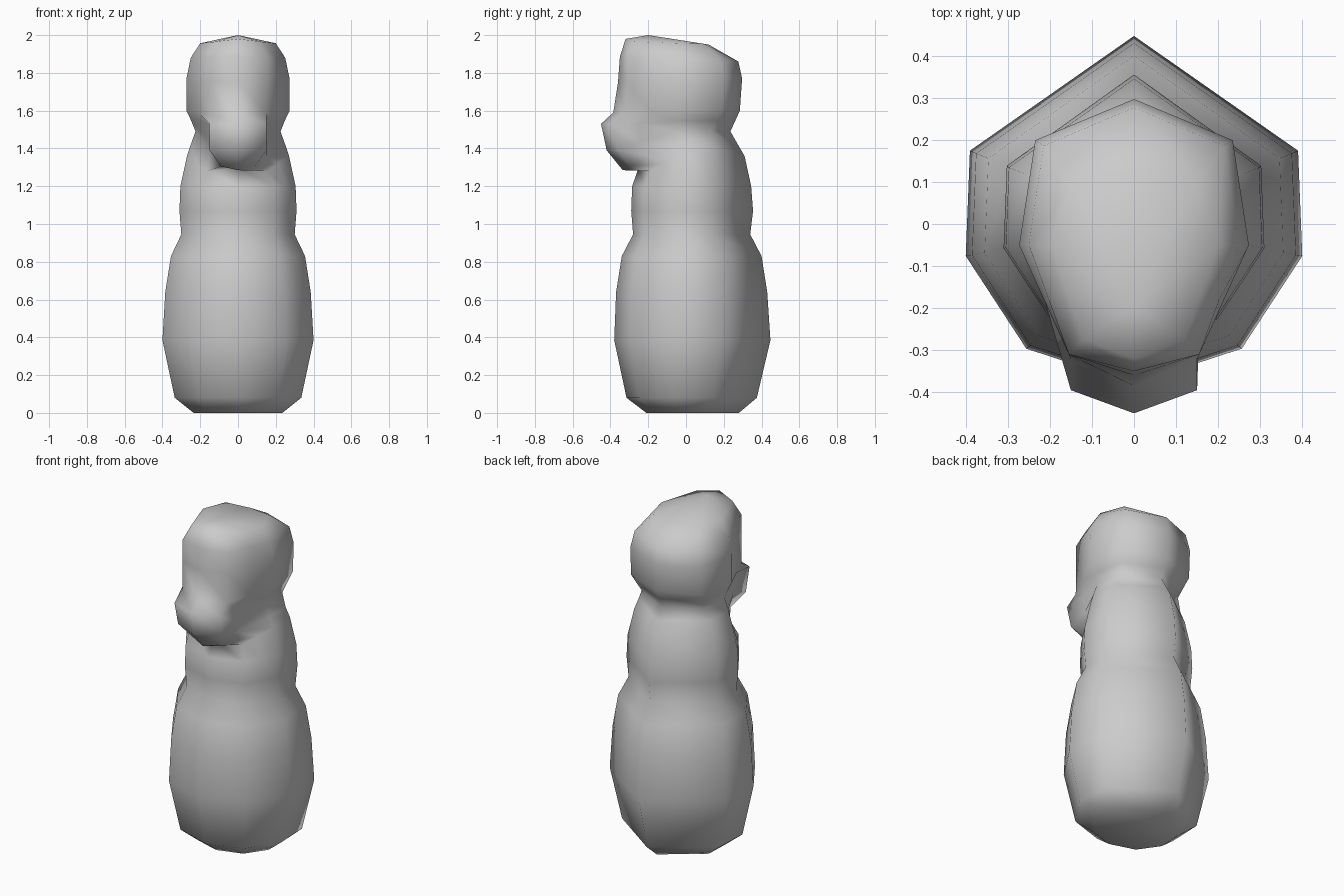
import bpy, bmesh

if "Cube" in bpy.data.objects:
    bpy.data.objects.remove(bpy.data.objects["Cube"])

# Half outline of one ring, running from the back round the right side to the front
def half_ring(w, back, z, corner, front, side=(0.975, 0.39), side_y=-0.05, cheek=None, back_z=None):
    sf = (w, side_y, z)
    if cheek is None:
        cheek = tuple((a + b) / 2 for a, b in zip(sf, corner))
    bz = z if back_z is None else back_z
    return [(0, back, bz), (side[0] * w, side[1] * back, (z + bz) / 2), sf,
            cheek, corner, (0, front[0], front[1])]

rings = []

# Body and chest: height, half width, front, back
for z, w, f, b in [(0, .235, -.21, .28), (.08, .335, -.315, .375), (.385, .40, -.38, .447),
                   (.64, .385, -.37, .43), (.83, .355, -.34, .40), (.945, .30, -.28, .34),
                   (1.07, .31, -.29, .355), (1.20, .305, -.285, .345)]:
    rings.append(half_ring(w, b, z, (.64 * w, .78 * f, z), (f, z), side_y=.2 * f))

# Neck at the back, with the snout pushed out at the front
rings.append(half_ring(.27, .31, 1.36, (.16, -.19, 1.28), (-.25, 1.30)))
rings.append(half_ring(.25, .275, 1.42, (.09, -.30, 1.305), (-.335, 1.285), cheek=(.15, -.20, 1.36)))
hs = (.86, .67)
rings.append(half_ring(.225, .235, 1.49, (.15, -.36, 1.39), (-.42, 1.39),
                       side=(.92, .55), cheek=(.152, -.24, 1.43)))
rings.append(half_ring(.247, .26, 1.545, (.15, -.395, 1.53), (-.45, 1.53),
                       side=(.89, .62), cheek=(.155, -.25, 1.53)))

# Head
rings.append(half_ring(.273, .285, 1.60, (.15, -.32, 1.58), (-.385, 1.59), hs))
rings.append(half_ring(.273, .297, 1.77, (.155, -.31, 1.75), (-.36, 1.75), hs))
rings.append(half_ring(.25, .277, 1.88, (.155, -.31, 1.88), (-.35, 1.885), hs, back_z=1.86))
rings.append(half_ring(.20, .12, 1.957, (.12, -.275, 1.965), (-.32, 1.98), (.75, .8), back_z=1.95))

# Skin the mirrored rings
bm = bmesh.new()
loops = []
for half in rings:
    full = half + [(-x, y, z) for x, y, z in half[-2:0:-1]]
    loops.append([bm.verts.new(p) for p in full])
n = len(loops[0])
for lo, hi in zip(loops, loops[1:]):
    for i in range(n):
        j = (i + 1) % n
        bm.faces.new((lo[i], lo[j], hi[j], hi[i]))

# Close the base and the crown
bm.faces.new(loops[0])
crown = bm.verts.new((0, -.2, 2.0))
for i in range(n):
    bm.faces.new((loops[-1][i], loops[-1][(i + 1) % n], crown))
bmesh.ops.recalc_face_normals(bm, faces=bm.faces[:])
for face in bm.faces:
    face.smooth = True

mesh = bpy.data.meshes.new("animal_figure")
bm.to_mesh(mesh)
bm.free()
bpy.context.collection.objects.link(bpy.data.objects.new("animal_figure", mesh))
